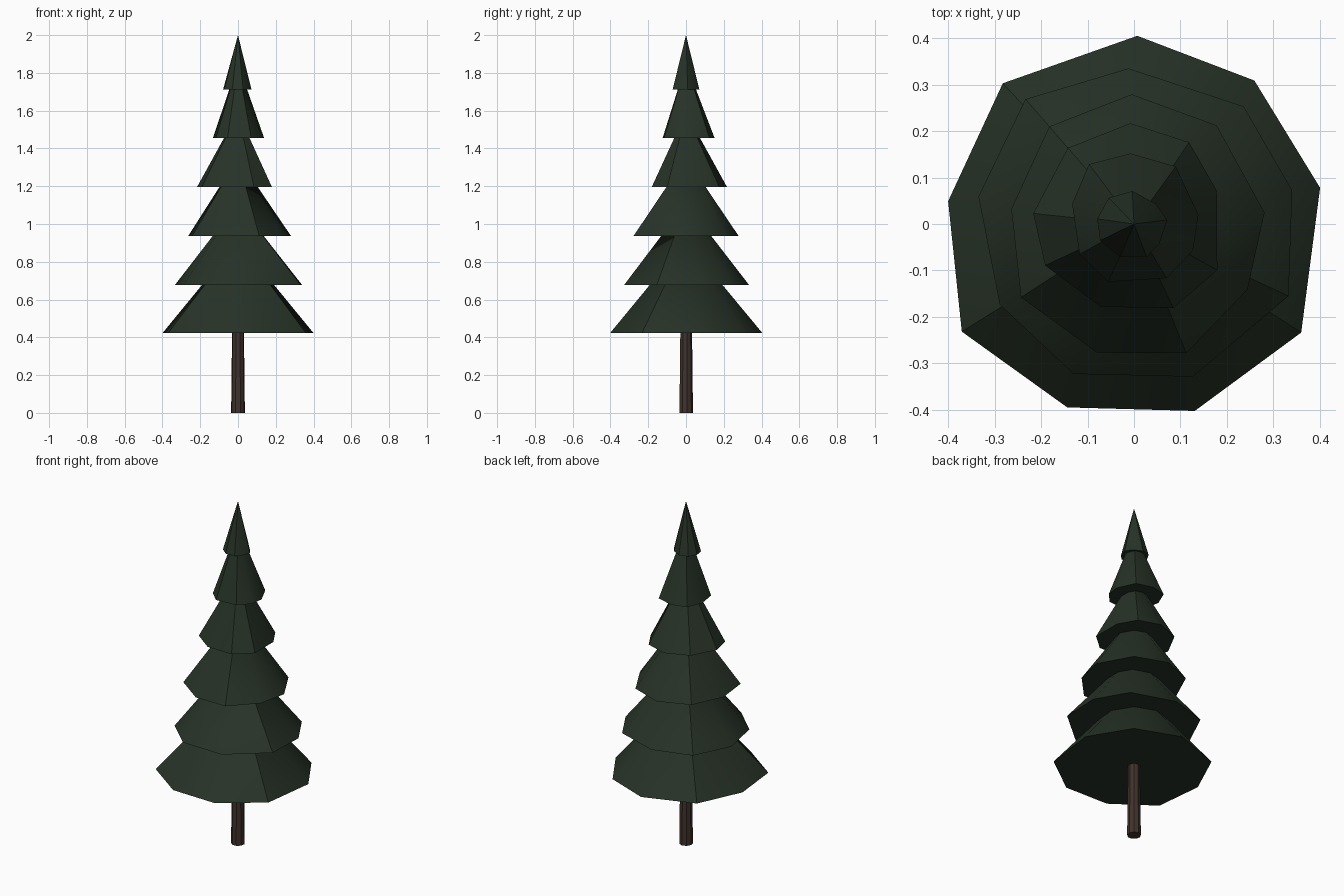
import bpy, bmesh, math

if "Cube" in bpy.data.objects:
    bpy.data.objects.remove(bpy.data.objects["Cube"])


def material(name, rgb):
    m = bpy.data.materials.new(name)
    m.diffuse_color = (*rgb, 1)
    m.use_nodes = True
    m.node_tree.nodes["Principled BSDF"].inputs["Base Color"].default_value = m.diffuse_color
    return m


GREEN = material("pine green", (0.02, 0.032, 0.02))
BROWN = material("bark brown", (0.052, 0.032, 0.025))


def finish(name, bm, mat, angle):
    bmesh.ops.recalc_face_normals(bm, faces=bm.faces)
    me = bpy.data.meshes.new(name)
    bm.to_mesh(me)
    bm.free()
    me.materials.append(mat)
    ob = bpy.data.objects.new(name, me)
    bpy.context.collection.objects.link(ob)
    bpy.ops.object.select_all(action='DESELECT')
    ob.select_set(True)
    bpy.context.view_layer.objects.active = ob
    bpy.ops.object.shade_smooth_by_angle(angle=math.radians(angle))


def foliage_tier(name, z, apex, radii, swing):
    """Nine-sided cone; each rim corner has its own radius (cm) and swing (degrees)."""
    bm = bmesh.new()
    rim = []
    for i, (r, s) in enumerate(zip(radii, swing)):
        a = math.radians(90 - 40 * i + s)
        rim.append(bm.verts.new((r / 100 * math.cos(a), r / 100 * math.sin(a), z)))
    tip = bm.verts.new((0, 0, apex))
    bm.faces.new(rim)
    for a, b in zip(rim, rim[1:] + rim[:1]):
        bm.faces.new((a, b, tip))
    finish(name, bm, GREEN, 35)


# Foliage: rim height, apex height, uneven rim radii, uneven rim angles
TIERS = [
    (0.422, 0.91, (40.5, 40.3, 40.8, 42.9, 42.3, 42, 43.7, 40.3, 41.4), (-1, 0, 1, -3, -2, 0, 2, 3, 3)),
    (0.676, 1.11, (33.5, 34.6, 34.8, 36.7, 35.2, 34.8, 33.7, 34, 35.6), (2, -3, 2, 5, 1, -2, 1, 0, 1)),
    (0.936, 1.35, (27.9, 27.7, 28.2, 28.2, 30, 28.8, 29, 26.6, 27.8), (1, 0, -5, 0, 2, 4, 3, 3, 1)),
    (1.196, 1.59, (21.7, 21.2, 19.2, 20.5, 20, 19.2, 21.1, 21.8, 21.7), (2, 6, 12, 1, 5, -2, -5, 4, 1)),
    (1.454, 1.85, (15.2, 15.3, 14, 13.9, 13.6, 13.6, 13.4, 14, 16.1), (3, 4, -2, 6, 11, -4, -1, -8, -3)),
    (1.711, 2.00, (7.1, 6.4, 7.2, 6.9, 7.6, 7.7, 8.1, 8, 7.8), (3, -7, -3, -8, 1, -3, -4, 2, 4)),
]
for n, tier in enumerate(TIERS, 1):
    foliage_tier(f"foliage_tier_{n}", *tier)

# Trunk: slightly tapered, its top hidden in the lowest tier
bm = bmesh.new()
bmesh.ops.create_cone(bm, cap_ends=True, segments=9, radius1=0.037, radius2=0.03, depth=0.6)
bmesh.ops.translate(bm, verts=bm.verts, vec=(0, 0, 0.3))
finish("trunk", bm, BROWN, 35)
